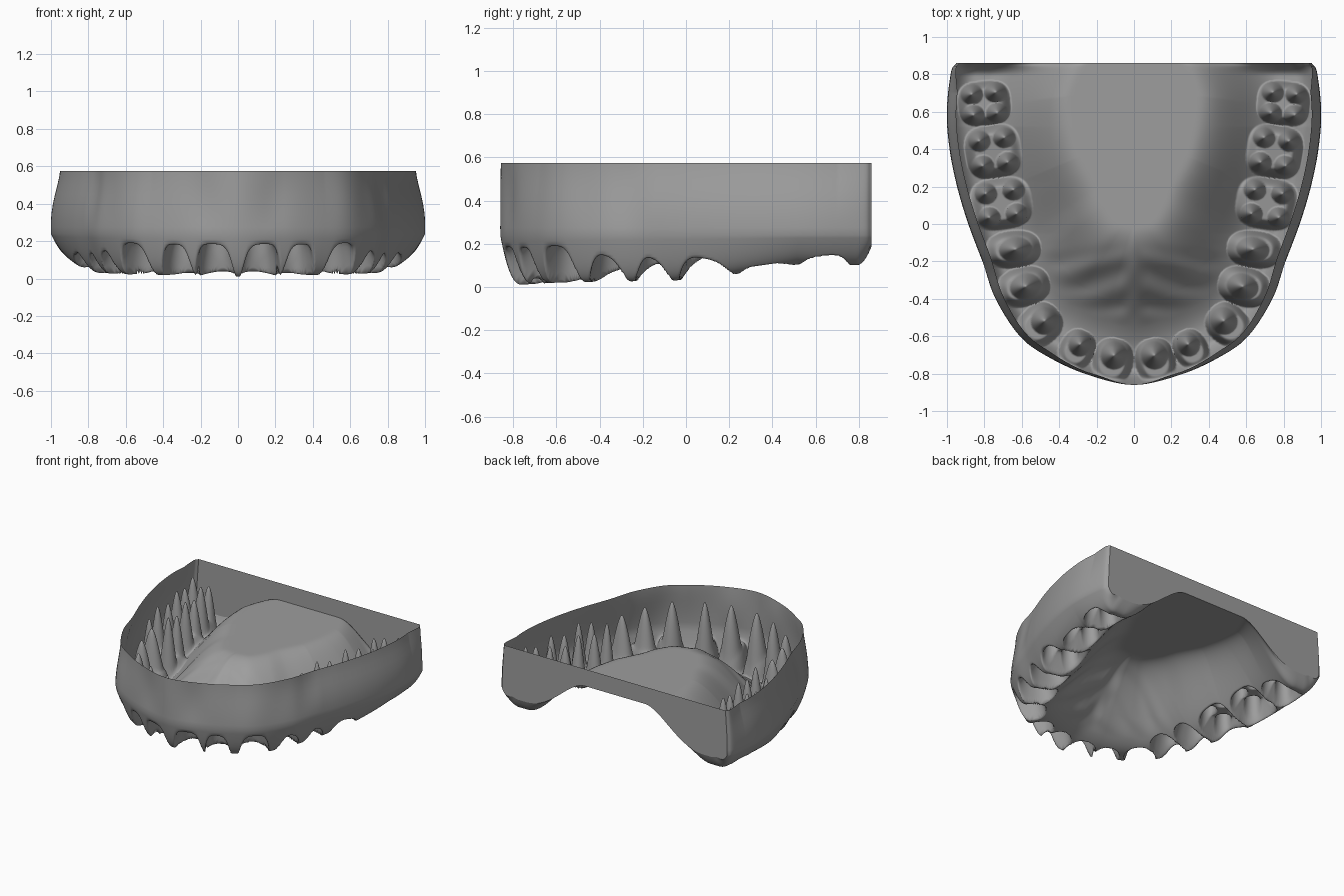
import bpy, bmesh, math
from mathutils import Vector

if "Cube" in bpy.data.objects:
    bpy.data.objects.remove(bpy.data.objects["Cube"])

TOP = 0.575
# half outline of the gum wall seen from above, back to front
OUT = [(.95, .86), (.978, .81), (1, .6), (.985, .4), (.945, .2), (.885, 0), (.81, -.2),
       (.74, -.4), (.61, -.6), (.46, -.71), (.25, -.805), (0, -.86)]
# sockets: centre x, y, outward angle, half size along / across the arch, root layout
TEETH = [(.115, -.735, -78, .108, .125, 'single'), (.305, -.672, -62, .092, .11, 'single'),
         (.505, -.54, -42, .108, .125, 'single'), (.59, -.335, -14, .104, .142, 'single'),
         (.645, -.135, -6, .098, .148, 'single'), (.71, .11, -8, .137, .165, 'molar'),
         (.752, .388, -8, .142, .15, 'molar'), (.80, .645, -5, .118, .142, 'molar')]
CREST = [(-.86, .005), (-.6, .02), (-.05, .03), (.23, .06), (.52, .105), (.86, .10)]
# inward distance where the palate starts to rise / becomes flat, by outline y
RISE = [(-.86, .15), (-.3, .19), (.6, .22), (.86, .20)]
FLAT = [(-.86, .83), (-.4, .76), (.1, .68), (.6, .66), (.86, .70)]


def lerp(pts, x):
    for (a, u), (b, v) in zip(pts, pts[1:]):
        if x <= b:
            return u + (v - u) * max(0, x - a) / (b - a)
    return pts[-1][1]


def smooth(x):
    x = min(1, max(0, x))
    return x * x * (3 - 2 * x)


def outline(n):
    """Catmull-Rom through OUT, evenly resampled."""
    P = [Vector(p) for p in OUT]
    P = [P[0] * 2 - P[1]] + P + [Vector((-P[-2].x, P[-2].y))]
    dense = []
    for a, b, c, d in zip(P, P[1:], P[2:], P[3:]):
        for k in range(60):
            t = k / 60
            dense.append(.5 * (2 * b + (c - a) * t + (2 * a - 5 * b + 4 * c - d) * t * t
                               + (3 * b - a - 3 * c + d) * t ** 3))
    dense.append(P[-2])
    acc = [0]
    for a, b in zip(dense, dense[1:]):
        acc.append(acc[-1] + (b - a).length)
    res, k = [], 0
    for i in range(n + 1):
        s = acc[-1] * i / n
        while k < len(acc) - 2 and acc[k + 1] < s:
            k += 1
        res.append(dense[k].lerp(dense[k + 1], (s - acc[k]) / (acc[k + 1] - acc[k])))
    res[0], res[-1] = Vector(OUT[0]), Vector(OUT[-1])
    return res


def gum_height(p, y0, d, L):
    """Ridge and palate height at plan point p, d inside the outline."""
    c = lerp(CREST, p.y)
    d1, d2 = lerp(RISE, y0), min(lerp(FLAT, y0), L * .98)
    g = smooth((d - d1) / (d2 - d1))
    z = c + (.445 - c) * g
    roll = lerp([(-.86, .10), (0, .13), (.86, .14)], y0)
    if d < roll:
        z += (.24 - c) * (1 - d / roll) ** 2.3
    # rounded back end of the ridge
    z += .09 * max(0, (p.y - .79) / .07) ** 2 * (1 - g) ** 2 * smooth(d / .1)
    # palate folds
    m = smooth((d - .3) / .12) * smooth((-.1 - p.y) / .15)
    return z + .009 * m * math.sin(p.y * 34 + abs(p.x) * 12) * smooth(abs(p.x) / .08), c


def socket_height(p, z, c):
    """Raise sockets and root spikes out of the gum surface."""
    best = z
    for x, y, ang, ra, rb, kind in TEETH:
        v = p - Vector((x, y))
        if v.length > .26:
            continue
        A = math.radians(ang)
        b = v.x * math.cos(A) + v.y * math.sin(A)
        a = -v.x * math.sin(A) + v.y * math.cos(A)
        n = 3 if kind == 'molar' else 2.4
        r = (abs(a / ra) ** n + abs(b / rb) ** n) ** (1 / n)
        if r >= 1:
            continue
        floor = max(z, c + (.15 if kind == 'molar' else .18))
        h = z + (floor - z) * math.sin(min(1, (1 - r) / .4) * math.pi / 2)
        if kind == 'molar':
            roots = [(sa * ra * .47, sb * rb * .45, .055, .06, .50 + .02 * sa * sb)
                     for sa in (-1, 1) for sb in (-1, 1)]
        else:
            roots = [(0, -.035 if y < -.5 else -.01, ra * .66, rb * .6, .505)]
        top = 0
        for ca, cb, qa, qb, tip in roots:
            q = math.hypot((a - ca) / qa, (b - cb) / qb)
            if q < 1:
                top = max(top, (tip - floor) * (1 - q ** 1.7) ** 1.25)
        best = max(best, h + top)
    return best


grey = bpy.data.materials.new("dark_grey")
grey.diffuse_color = (.34, .34, .34, 1)
grey.use_nodes = True
grey.node_tree.nodes["Principled BSDF"].inputs["Base Color"].default_value = grey.diffuse_color


def add_object(name, bm):
    bmesh.ops.remove_doubles(bm, verts=bm.verts, dist=1e-5)
    bmesh.ops.recalc_face_normals(bm, faces=bm.faces)
    me = bpy.data.meshes.new(name)
    bm.to_mesh(me)
    bm.free()
    me.materials.append(grey)
    ob = bpy.data.objects.new(name, me)
    bpy.context.collection.objects.link(ob)
    ob.modifiers.new("mirror", 'MIRROR').merge_threshold = .0005


# gum shell: outer wall rows, then the ridge, sockets and palate
NC, NR, NP = 300, 70, 28
WALL = [(TOP, .05), (.55, .046), (.5, .035), (.45, .022), (.4, .011), (.35, .003), (.31, 0), (.275, -.001)]
bm = bmesh.new()
cols = []
for o in outline(NC):
    spine = Vector((0, .86 * (o.y + .86) / 1.72))
    L = (spine - o).length
    dirn = (spine - o) / L
    fac = lerp([(-.86, .05), (-.7, .6), (-.3, 1), (.7, 1), (.86, .3)], o.y)
    # soft swellings over the front roots
    swell = sum(math.exp(-((o - Vector(t[:2])).length / .17) ** 4) for t in TEETH[1:4])
    col = []
    for z, inset in WALL:
        bulge = .02 * (1 - min(1, swell)) * math.sin(math.pi * (TOP - z) / (TOP - .25)) * smooth((-.15 - o.y) / .2)
        q = o + dirn * (inset * fac + bulge * smooth(abs(o.x) / .3))
        col.append(bm.verts.new((q.x, q.y, z)))
    ds = [.42 * k / NR for k in range(NR + 1)] + [.42 + (L - .42) * k / NP for k in range(1, NP + 1)]
    for d in ds:
        q = o + dirn * d
        z, c = gum_height(q, o.y, d, L)
        z = socket_height(q, z, c)
        col.append(bm.verts.new((max(0, q.x), q.y, max(0, z))))
    cols.append(col)
for c0, c1 in zip(cols, cols[1:]):
    for j in range(len(c0) - 1):
        bm.faces.new((c0[j], c0[j + 1], c1[j + 1], c1[j]))
edge = [v.co.copy() for v in cols[0]]
for f in bm.faces:
    f.smooth = True
add_object("gum_shell", bm)

# flat back wall closing the arch
bm = bmesh.new()
rim = edge[0].x
low = [bm.verts.new(p) for p in edge]
up = [bm.verts.new((min(p.x, rim), .86, TOP)) for p in edge]
for j in range(len(edge) - 1):
    if up[j].co == up[j + 1].co:
        if j:
            bm.faces.new((low[j], low[j + 1], up[j]))
    else:
        bm.faces.new((low[j], low[j + 1], up[j + 1], up[j]))
add_object("back_wall", bm)
